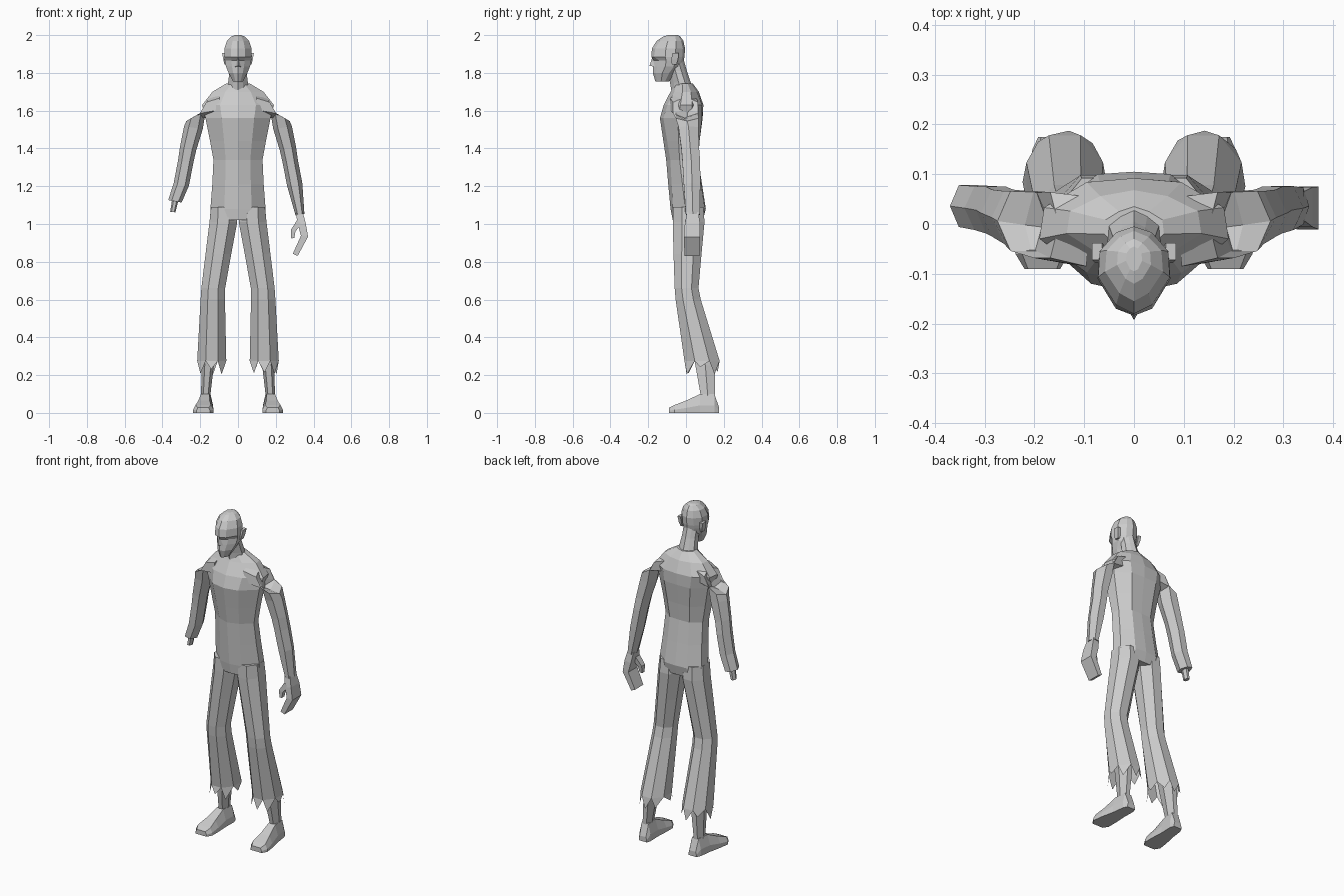
import bpy, bmesh, random
from math import sin, cos, pi, radians
from mathutils import Vector, Matrix

random.seed(4)


def build(name, verts, faces):
    me = bpy.data.meshes.new(name)
    bm = bmesh.new()
    vs = [bm.verts.new(v) for v in verts]
    for f in faces:
        bm.faces.new([vs[i] for i in f])
    bmesh.ops.recalc_face_normals(bm, faces=bm.faces)
    bm.to_mesh(me)
    bm.free()
    ob = bpy.data.objects.new(name, me)
    bpy.context.collection.objects.link(ob)
    return ob


def loft(name, rings, caps=(True, True)):
    n = len(rings[0])
    verts = [p for r in rings for p in r]
    faces = []
    for k in range(len(rings) - 1):
        for i in range(n):
            j = (i + 1) % n
            faces.append((k * n + i, k * n + j, (k + 1) * n + j, (k + 1) * n + i))
    if caps[0]:
        faces.append(tuple(range(n)))
    if caps[1]:
        faces.append(tuple(range((len(rings) - 1) * n, len(rings) * n)))
    return build(name, verts, faces)


def body_ring(z, w, yf, yb, round_f=0.02, round_b=0.012, eye=0.0, cx=0.5):
    """Symmetric ten-point cross-section between yf and yb."""
    d = yb - yf
    half = [(cx * w, yf + round_f + eye), (w, yf + 0.42 * d),
            (0.95 * w, yf + 0.72 * d), (0.5 * w, yb - round_b)]
    pts = [(0, yf)] + half + [(0, yb)] + [(-x, y) for x, y in reversed(half)]
    return [(x, y, z) for x, y in pts]


def ring(s, c, rx, ry, tilt=0, n=8):
    """Polygon with exact half-widths rx, ry, tilted about y; s mirrors it in x."""
    off = pi / n if n == 8 else (pi / 4 if n == 4 else 0)
    raw = [(cos(off + 2 * pi * i / n), sin(off + 2 * pi * i / n)) for i in range(n)]
    mx, my = max(p[0] for p in raw), max(p[1] for p in raw)
    m = Matrix.Rotation(radians(tilt), 3, 'Y')
    out = []
    for x, y in raw:
        p = m @ Vector((x / mx * rx, y / my * ry, 0)) + Vector(c)
        out.append((s * p.x, p.y, p.z))
    return out


def span(s, z, x0, x1, y0, y1, n=8):
    return ring(s, ((x0 + x1) / 2, (y0 + y1) / 2, z), (x1 - x0) / 2, (y1 - y0) / 2, 0, n)


# Torso from hips to collar
loft("torso", [body_ring(*r) for r in (
    (1.02, 0.148, -0.07, 0.09, 0.004, 0.0),
    (1.08, 0.146, -0.082, 0.105, 0.012, 0.005),
    (1.21, 0.136, -0.094, 0.085, 0.018, 0.005),
    (1.34, 0.130, -0.105, 0.065, 0.022, 0.003),
    (1.44, 0.148, -0.12, 0.072, 0.02, 0.0),
    (1.56, 0.172, -0.138, 0.088, 0.018, 0.003),
    (1.63, 0.190, -0.118, 0.092, 0.02, 0.008),
    (1.70, 0.135, -0.082, 0.068, 0.02, 0.012),
    (1.745, 0.06, -0.06, 0.035, 0.01, 0.01))])

# Neck leaning forward into the skull
loft("neck", [body_ring(*r) for r in (
    (1.69, 0.06, -0.075, 0.05, 0.015), (1.75, 0.052, -0.085, 0.025, 0.02),
    (1.81, 0.045, -0.10, 0.005, 0.02), (1.88, 0.045, -0.12, -0.015, 0.02))])

# Head with jaw, sunken eyes and brow
loft("head", [body_ring(*r) for r in (
    (1.755, 0.026, -0.162, -0.09, 0.008, 0.0),
    (1.80, 0.050, -0.176, -0.055, 0.015, 0.005),
    (1.835, 0.064, -0.174, -0.02, 0.022, 0.01),
    (1.865, 0.070, -0.172, -0.012, 0.018, 0.012, 0.012),
    (1.885, 0.073, -0.184, -0.008, 0.014, 0.012),
    (1.93, 0.072, -0.180, -0.005, 0.018, 0.012),
    (1.97, 0.058, -0.155, -0.014, 0.016, 0.012),
    (1.993, 0.034, -0.12, -0.03, 0.01, 0.008),
    (2.0, 0.016, -0.095, -0.045, 0.004, 0.004))])

# Nose wedge
build("nose", [(0, -0.178, 1.885), (-0.016, -0.165, 1.832), (0.016, -0.165, 1.832),
               (0, -0.193, 1.838)],
      [(0, 1, 3), (0, 3, 2), (1, 2, 3), (0, 2, 1)])

for s, side in ((1, "right"), (-1, "left")):
    # Ear
    loft(side + "_ear", [span(s, 1.845, 0.06, 0.072, -0.075, -0.05, 4),
                         span(s, 1.87, 0.06, 0.078, -0.078, -0.042, 4),
                         span(s, 1.905, 0.064, 0.084, -0.072, -0.038, 4)])

    # Shoulder, upper arm and forearm
    arm = [((0.10, -0.015, 1.635), 0.065, 0.07, 82),
           ((0.185, -0.002, 1.615), 0.068, 0.066, 60),
           ((0.222, 0.006, 1.575), 0.060, 0.060, 30),
           ((0.236, 0.013, 1.51), 0.050, 0.053, -8),
           ((0.264, 0.022, 1.40), 0.044, 0.047, -12),
           ((0.277, 0.028, 1.33), 0.041, 0.047, -10),
           ((0.300, 0.032, 1.21), 0.041, 0.044, -10)]
    arm.append(((0.328, 0.036, 1.05), 0.024, 0.037, -10) if s > 0
               else ((0.334, 0.036, 1.12), 0.036, 0.042, -10))
    loft(side + "_arm", [ring(s, *a, 6) for a in arm])

    # Trouser leg, open at the hem
    hem = span(s, 0.275, 0.062, 0.216, -0.008, 0.178)
    loft(side + "_trouser_leg", [
        span(s, 1.09, 0.012, 0.143, -0.07, 0.092),
        span(s, 1.01, 0.004, 0.151, -0.07, 0.098),
        span(s, 0.84, 0.036, 0.172, -0.066, 0.082),
        span(s, 0.66, 0.068, 0.194, -0.060, 0.066),
        span(s, 0.60, 0.069, 0.198, -0.055, 0.078), hem], (True, False))

    # Torn teeth hanging from the hem
    mid = Vector((s * 0.139, 0.085, 0.275))
    verts, faces = [], []
    for i in range(8):
        a, b = Vector(hem[i]), Vector(hem[(i + 1) % 8])
        tip = mid + (a.lerp(b, random.uniform(0.3, 0.7)) - mid) * 1.1
        tip.z = random.uniform(0.2, 0.245)
        verts += [a, b, tip]
        faces.append((3 * i, 3 * i + 1, 3 * i + 2))
    build(side + "_torn_hem", verts, faces)

    # Shin
    loft(side + "_shin", [span(s, 0.40, 0.12, 0.185, 0.02, 0.12, 6),
                          span(s, 0.25, 0.128, 0.192, 0.05, 0.155, 6),
                          span(s, 0.08, 0.148, 0.196, 0.08, 0.152, 6)])

    # Foot, sections from heel to toe
    foot = []
    for y, xc, w, h, t in ((0.175, 0.166, 0.026, 0.03, 0.8), (0.15, 0.168, 0.036, 0.10, 0.62),
                           (0.075, 0.174, 0.040, 0.10, 0.55), (0.0, 0.180, 0.050, 0.065, 0.6),
                           (-0.06, 0.184, 0.054, 0.042, 0.75), (-0.09, 0.184, 0.036, 0.028, 0.8)):
        foot.append([(s * (xc + x * w), y, z * h) for x, z in
                     ((-1, 0), (1, 0), (1, 0.4), (t, 1), (-t, 1), (-1, 0.4))])
    loft(side + "_foot", foot)

# Hand with curled fingers and thumb on one arm
loft("hand", [ring(1, c, rx, ry, t, 4) for c, rx, ry, t in (
    ((0.324, 0.036, 1.06), 0.019, 0.030, -10), ((0.338, 0.034, 1.00), 0.021, 0.040, -12),
    ((0.352, 0.032, 0.935), 0.019, 0.043, 8), ((0.303, 0.032, 0.837), 0.014, 0.040, 25))])
loft("thumb", [ring(1, c, rx, ry, t, 4) for c, rx, ry, t in (
    ((0.325, 0.015, 1.01), 0.016, 0.020, 35), ((0.292, 0.008, 0.965), 0.013, 0.016, 15),
    ((0.290, 0.005, 0.925), 0.008, 0.012, -10))])

# Bare wrist stump on the other arm
loft("wrist_stump", [ring(-1, (0.332, 0.036, 1.13), 0.017, 0.02, -5, 6),
                     ring(-1, (0.345, 0.036, 1.063), 0.014, 0.018, -5, 6)])
